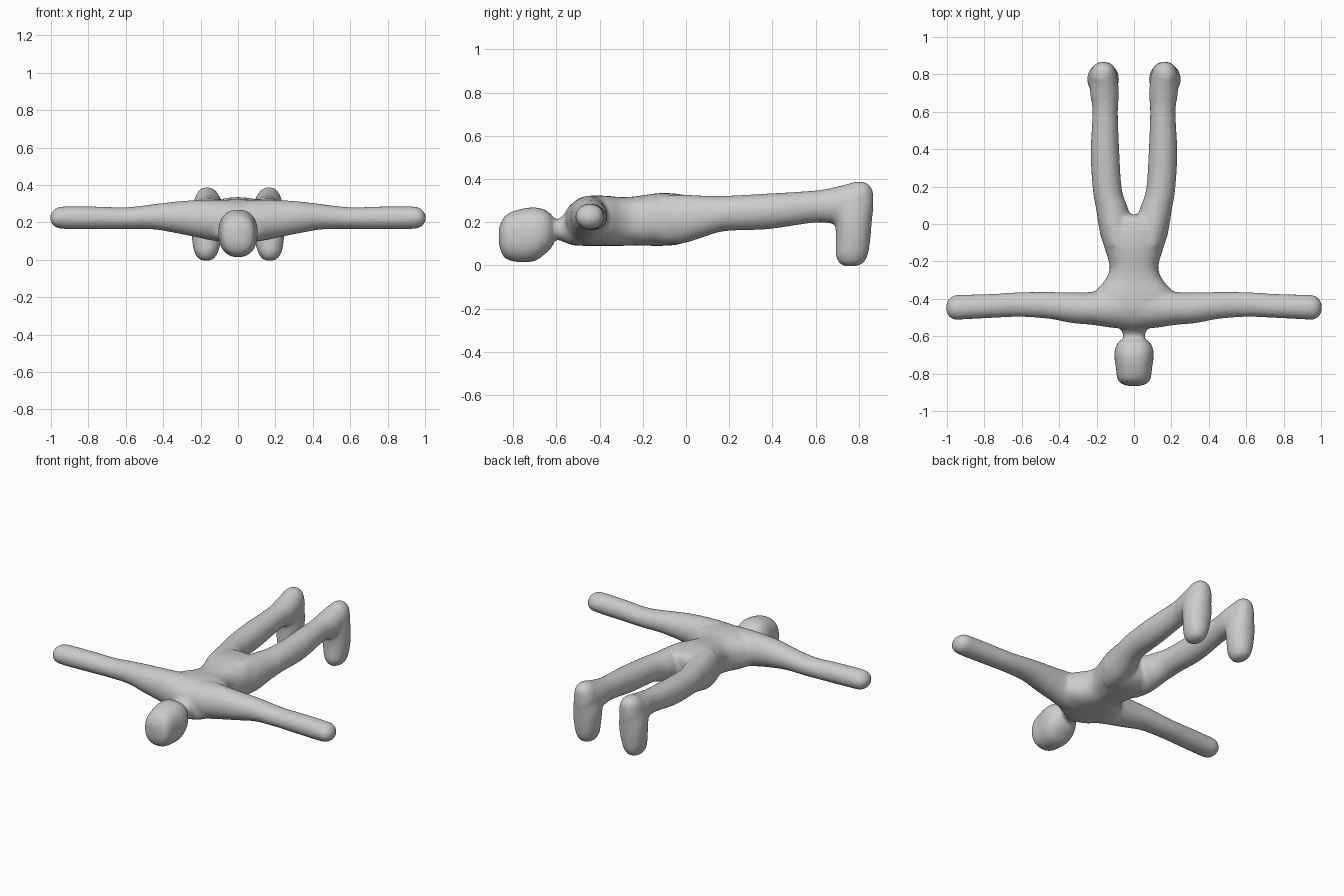
import bpy, bmesh
from math import cos, sin, tau, copysign

SEG, STEPS = 28, 5
bm = bmesh.new()


def spline(p0, p1, p2, p3, t):
    return tuple(0.5 * (2*b + (c-a)*t + (2*a-5*b+4*c-d)*t*t + (3*b-a-3*c+d)*t**3)
                 for a, b, c, d in zip(p0, p1, p2, p3))


def loft(axis, stations, power=0.9, flip=1):
    """Tube along an axis; station = (position, a_min, a_max, b_min, b_max)."""
    n = len(stations)
    dense = []
    for i in range(n - 1):
        pts = [stations[min(max(k, 0), n - 1)] for k in (i-1, i, i+1, i+2)]
        dense += [spline(*pts, s / STEPS) for s in range(STEPS)]
    dense.append(stations[-1])
    rings = []
    for t, a0, a1, b0, b1 in dense:
        ring = []
        for k in range(SEG):
            c, s = cos(tau*k/SEG), sin(tau*k/SEG)
            a = (a0+a1)/2 + (a1-a0)/2 * copysign(abs(c)**power, c)
            b = (b0+b1)/2 + (b1-b0)/2 * copysign(abs(s)**power, s)
            x, y, z = {'X': (t, a, b), 'Y': (a, t, b), 'Z': (a, b, t)}[axis]
            ring.append(bm.verts.new((x * flip, y, z)))
        rings.append(ring)
    for r, q in zip(rings, rings[1:]):
        for k in range(SEG):
            j = (k + 1) % SEG
            bm.faces.new((r[k], r[j], q[j], q[k]))
    bm.faces.new(rings[0])
    bm.faces.new(rings[-1])


# head, lying face down
loft('Y', [(-.866, -.03, .03, .10, .17), (-.855, -.065, .065, .06, .20),
           (-.83, -.088, .088, .028, .236), (-.77, -.097, .097, .014, .26),
           (-.70, -.106, .106, .02, .269), (-.65, -.096, .096, .055, .256),
           (-.62, -.07, .07, .085, .232), (-.605, -.03, .03, .12, .20)], .85)
# neck
loft('Y', [(-.67, -.055, .055, .12, .22), (-.60, -.058, .058, .122, .212),
           (-.56, -.072, .072, .105, .24), (-.50, -.10, .10, .10, .29)])
# torso
loft('Y', [(-.56, -.07, .07, .12, .24), (-.535, -.14, .14, .095, .28),
           (-.46, -.21, .21, .09, .32), (-.37, -.21, .21, .09, .322),
           (-.30, -.155, .155, .09, .316), (-.23, -.13, .13, .092, .32),
           (-.12, -.16, .16, .09, .335), (-.03, -.185, .185, .098, .33),
           (.03, -.15, .15, .13, .315), (.05, -.08, .08, .17, .28)], .85)

for side in (1, -1):
    # arm
    loft('X', [(0, -.565, -.32, .10, .318), (.12, -.555, -.34, .10, .322),
               (.22, -.54, -.362, .12, .32), (.33, -.53, -.365, .142, .312),
               (.45, -.508, -.363, .162, .298), (.60, -.497, -.364, .164, .281),
               (.75, -.502, -.373, .163, .285), (.90, -.51, -.378, .164, .286),
               (.96, -.511, -.381, .168, .282), (.99, -.495, -.40, .185, .262),
               (1.004, -.465, -.43, .21, .24)], 1, side)
    # leg
    loft('Y', [(-.12, .01, .16, .10, .325), (-.02, .012, .187, .10, .328),
               (.08, .03, .203, .13, .323), (.18, .064, .22, .158, .322),
               (.38, .078, .232, .167, .333), (.60, .086, .222, .198, .347),
               (.70, .08, .235, .19, .365), (.79, .09, .235, .19, .386),
               (.84, .105, .22, .20, .37), (.866, .14, .19, .24, .33)], 1, side)
    # foot, toes pointing down
    loft('Z', [(-.004, .15, .19, .735, .785), (.01, .125, .215, .71, .82),
               (.05, .103, .236, .692, .842), (.12, .088, .247, .694, .853),
               (.20, .08, .25, .688, .86), (.28, .09, .24, .67, .866),
               (.34, .10, .228, .71, .866), (.375, .125, .205, .75, .845),
               (.388, .15, .18, .78, .82)], .95, side)

bmesh.ops.recalc_face_normals(bm, faces=bm.faces[:])
mesh = bpy.data.meshes.new("body")
bm.to_mesh(mesh)
bm.free()
body = bpy.data.objects.new("body", mesh)
bpy.context.collection.objects.link(body)

# fuse the limbs into one soft skin
fuse = body.modifiers.new("fuse", 'REMESH')
fuse.mode = 'VOXEL'
fuse.voxel_size = 0.01
fuse.use_smooth_shade = True
soft = body.modifiers.new("soften", 'SMOOTH')
soft.factor = 0.5
soft.iterations = 10
